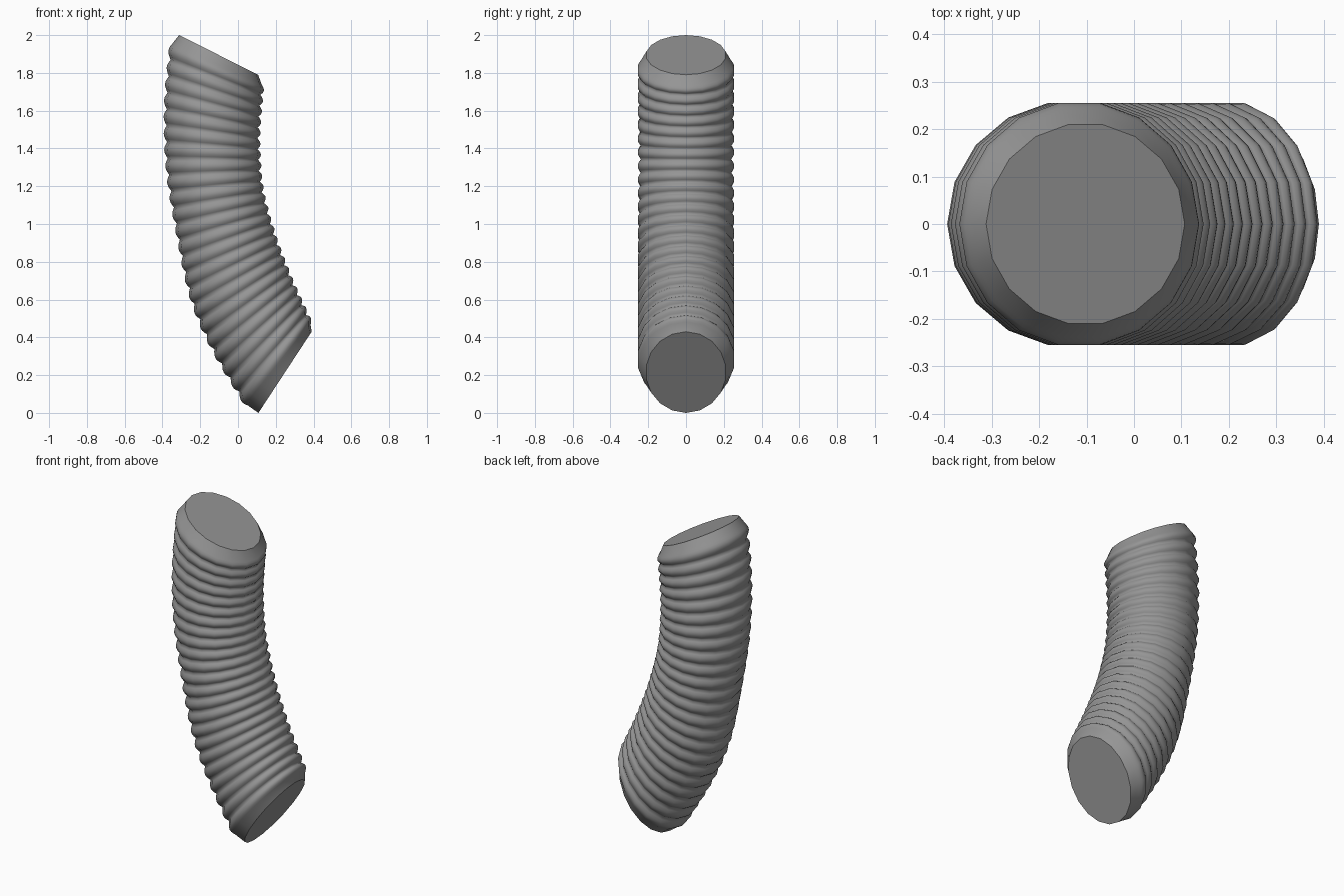
import bpy, bmesh, math
from mathutils import Vector

if "Cube" in bpy.data.objects:
    bpy.data.objects.remove(bpy.data.objects["Cube"])

SIDES, RIBS, STEPS = 18, 23, 6
R, CAP_R, GROOVE = 0.259, 0.213, 0.065


def resample(points, count):
    """Smooth curve through the points, evenly spaced along its length."""
    p = [Vector(q) for q in points]
    p = [2 * p[0] - p[1]] + p + [2 * p[-1] - p[-2]]
    fine = []
    for a, b, c, d in zip(p, p[1:], p[2:], p[3:]):
        for k in range(30):
            t = k / 30
            fine.append(0.5 * (2 * b + (c - a) * t + (2 * a - 5 * b + 4 * c - d) * t * t
                               + (3 * b - a - 3 * c + d) * t ** 3))
    fine.append(p[-2])
    dist = [0.0]
    for a, b in zip(fine, fine[1:]):
        dist.append(dist[-1] + (b - a).length)
    out, j = [], 0
    for i in range(count):
        s = dist[-1] * i / (count - 1)
        while j < len(fine) - 2 and dist[j + 1] < s:
            j += 1
        out.append(fine[j].lerp(fine[j + 1], (s - dist[j]) / (dist[j + 1] - dist[j])))
    return out


# Outer and inner bend of the hose, as (x, z), top to bottom
count = RIBS * STEPS + 1
left = resample([(-0.364, 1.962), (-0.39, 1.69), (-0.393, 1.46), (-0.378, 1.24), (-0.33, 0.947),
                 (-0.256, 0.603), (-0.14, 0.328), (0.04, 0.025)], count)
right = resample([(0.14, 1.735), (0.123, 1.54), (0.12, 1.40), (0.138, 1.185), (0.202, 0.947),
                  (0.292, 0.71), (0.396, 0.48)], count)

bm = bmesh.new()


def ring(l, r, half_y):
    """Slanted ring spanning two points of the side profile."""
    c, h = (l + r) / 2, (r - l) / 2
    verts = []
    for k in range(SIDES):
        a = 2 * math.pi * k / SIDES
        q = c + h * math.cos(a)
        verts.append(bm.verts.new((q.x, half_y * math.sin(a), q.y)))
    return verts


# End cap rings with ribbed rings in between
rings = [ring(Vector((-0.312, 2.0)), Vector((0.107, 1.79)), CAP_R)]
for i, (l, r) in enumerate(zip(left, right)):
    s = 1 - GROOVE * (1 - abs(math.sin(math.pi * i / STEPS)))
    c = (l + r) / 2
    rings.append(ring(c + (l - c) * s, c + (r - c) * s, R * s))
rings.append(ring(Vector((0.108, 0.0)), Vector((0.39, 0.43)), CAP_R))

for a, b in zip(rings, rings[1:]):
    for k in range(SIDES):
        n = (k + 1) % SIDES
        bm.faces.new((a[k], b[k], b[n], a[n]))
caps = [bm.faces.new(rings[0]), bm.faces.new(rings[-1][::-1])]
bmesh.ops.recalc_face_normals(bm, faces=bm.faces)

# Smooth walls, crisp flat caps
for f in bm.faces:
    f.smooth = f not in caps
for f in caps:
    for e in f.edges:
        e.smooth = False

mesh = bpy.data.meshes.new("ribbed_hose")
bm.to_mesh(mesh)
bm.free()
hose = bpy.data.objects.new("ribbed_hose", mesh)
bpy.context.collection.objects.link(hose)

# Dark grey rubber
rubber = bpy.data.materials.new("dark_rubber")
rubber.diffuse_color = (0.3, 0.3, 0.3, 1)
rubber.use_nodes = True
rubber.node_tree.nodes["Principled BSDF"].inputs["Base Color"].default_value = rubber.diffuse_color
mesh.materials.append(rubber)
